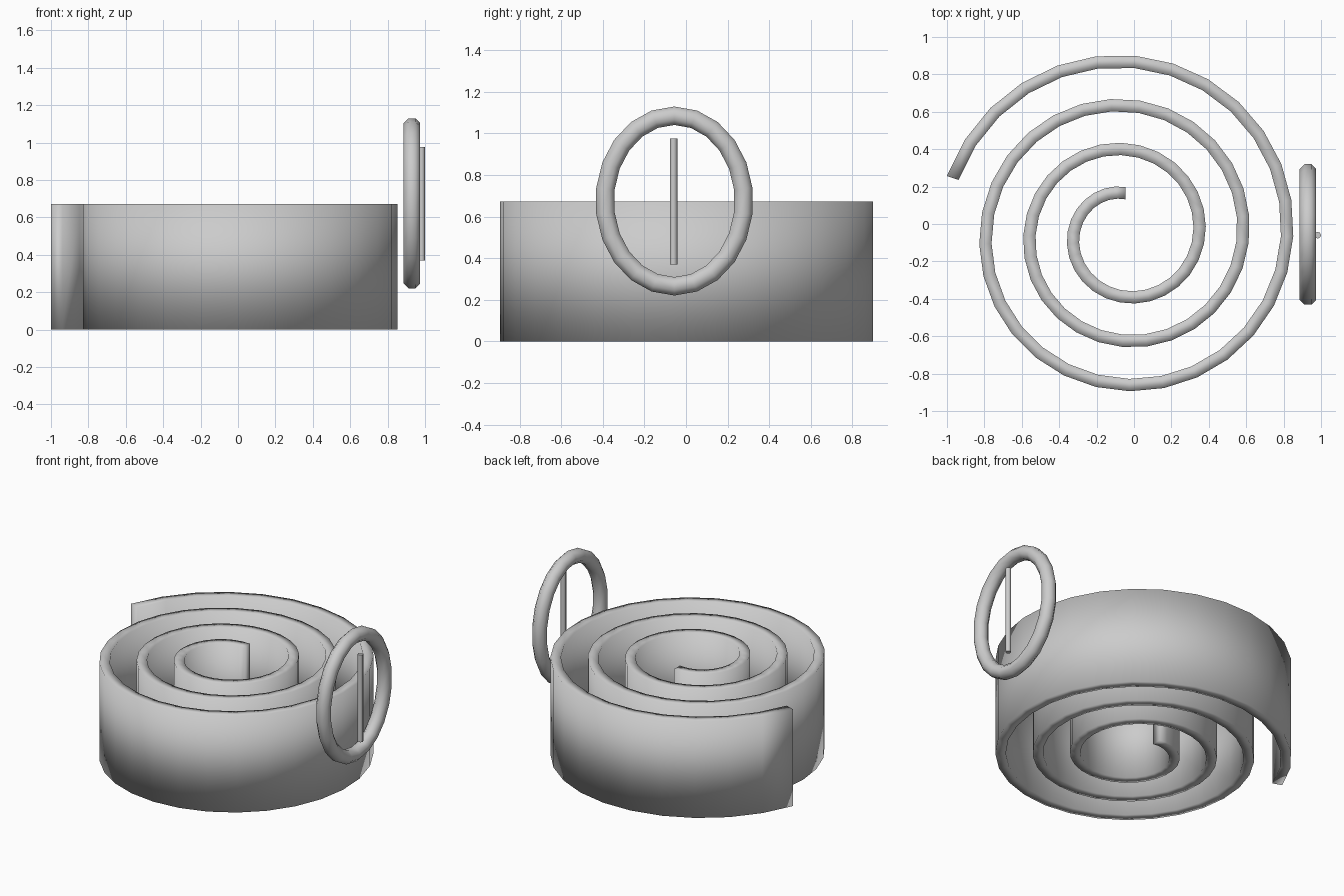
import bpy, bmesh, math
from mathutils import Vector

if "Cube" in bpy.data.objects:
    bpy.data.objects.remove(bpy.data.objects["Cube"])


def material(name, rgb):
    m = bpy.data.materials.new(name)
    m.diffuse_color = (*rgb, 1)
    m.use_nodes = True
    m.node_tree.nodes["Principled BSDF"].inputs["Base Color"].default_value = m.diffuse_color
    return m


GREY = material("light grey", (0.6, 0.6, 0.6))


def sweep(name, rings, closed):
    """Skin a list of cross-sections into one smooth object."""
    bm = bmesh.new()
    loops = [[bm.verts.new(p) for p in ring] for ring in rings]
    n = len(loops[0])
    pairs = list(zip(loops, loops[1:]))
    if closed:
        pairs.append((loops[-1], loops[0]))
    for a, b in pairs:
        for i in range(n):
            j = (i + 1) % n
            bm.faces.new((a[i], a[j], b[j], b[i]))
    if not closed:
        bm.faces.new(loops[0])
        bm.faces.new(loops[-1])
    bmesh.ops.recalc_face_normals(bm, faces=bm.faces)
    for f in bm.faces:
        f.smooth = True
    mesh = bpy.data.meshes.new(name)
    bm.to_mesh(mesh)
    bm.free()
    mesh.materials.append(GREY)
    ob = bpy.data.objects.new(name, mesh)
    bpy.context.collection.objects.link(ob)
    return ob


# rolled strap: rectangular section along an Archimedean spiral
CX, CY, HEIGHT, HALF = -0.046, -0.054, 0.672, 0.033
TURNS, STEPS = 3.2, 92
strap = []
for s in range(STEPS + 1):
    t = TURNS * s / STEPS
    r, a = 0.219 + 0.235 * t, math.pi / 2 + math.tau * t
    section = ((r - HALF, 0), (r + HALF, 0), (r + HALF, HEIGHT), (r - HALF, HEIGHT))
    strap.append([(CX + q * math.cos(a), CY + q * math.sin(a), z) for q, z in section])
sweep("rolled_strap", strap, False)

# oval buckle ring: octagonal tube around an upright ellipse
RY, RZ, TUBE, SEGS = 0.335, 0.41, 0.048, 22
centre = Vector((0.93, -0.056, 0.675))
ring = []
for s in range(SEGS):
    a = math.tau * s / SEGS
    path = centre + Vector((0, RY * math.sin(a), RZ * math.cos(a)))
    out = Vector((0, RZ * math.sin(a), RY * math.cos(a))).normalized()
    ring.append([path + TUBE * (out * math.cos(b) + Vector((1, 0, 0)) * math.sin(b))
                 for b in (math.tau * (k + 0.5) / 8 for k in range(8))])
sweep("buckle_ring", ring, True)

# buckle pin: thin upright rod in front of the ring
bpy.ops.mesh.primitive_cylinder_add(vertices=8, radius=0.018, depth=0.605,
                                    location=(0.982, -0.06, 0.673))
pin = bpy.context.object
pin.name = "buckle_pin"
pin.data.materials.append(GREY)
bpy.ops.object.shade_smooth_by_angle(angle=math.radians(50))
